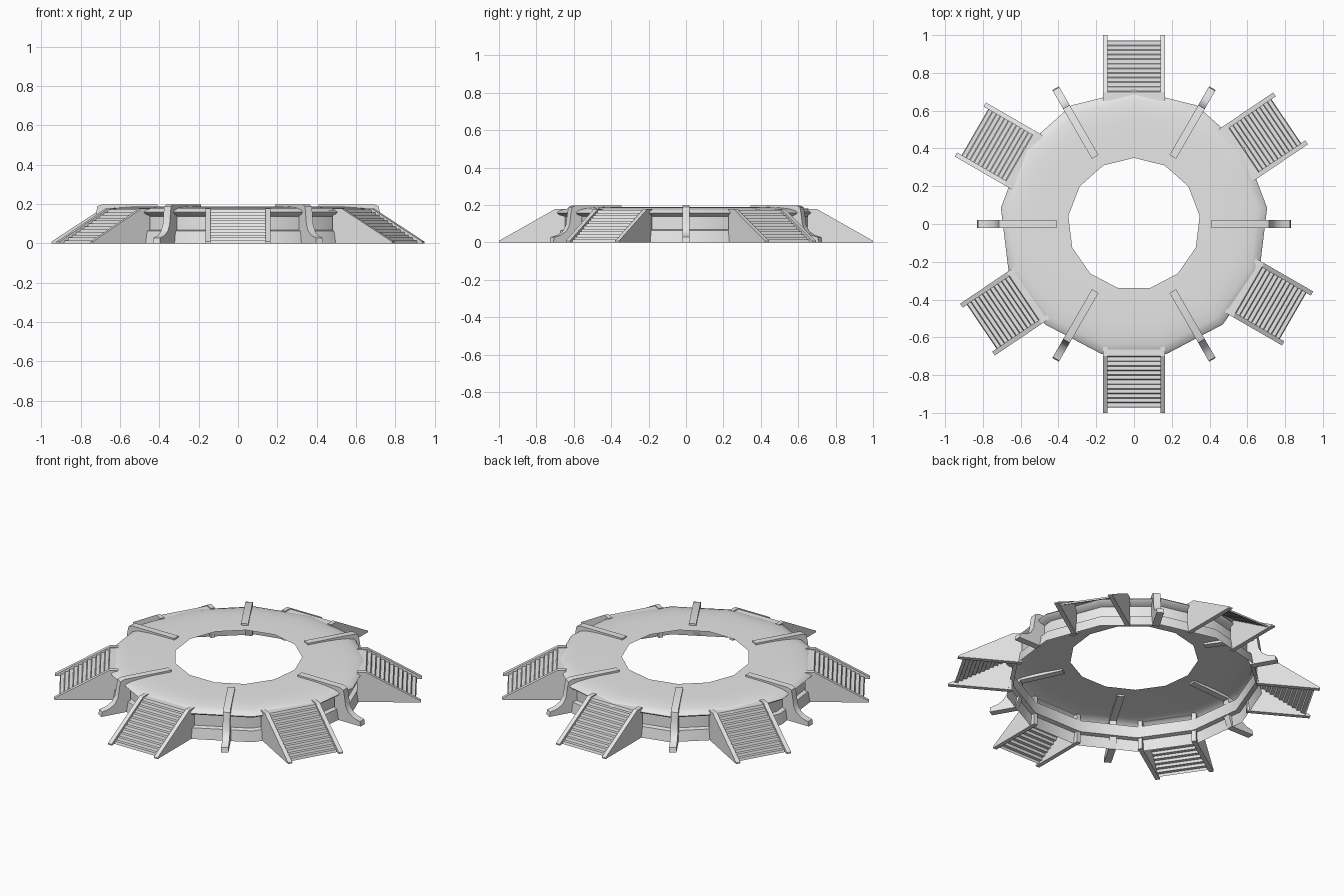
import bpy
import bmesh
from math import cos, sin, pi, radians
from mathutils import Matrix

if "Cube" in bpy.data.objects:
    bpy.data.objects.remove(bpy.data.objects["Cube"], do_unlink=True)

stone = bpy.data.materials.new("pale_grey")
stone.use_nodes = True
stone.diffuse_color = (0.8, 0.8, 0.8, 1)
stone.node_tree.nodes["Principled BSDF"].inputs["Base Color"].default_value = (0.8, 0.8, 0.8, 1)


def finish(bm, name, smooth):
    mesh = bpy.data.meshes.new(name)
    bm.to_mesh(mesh)
    bm.free()
    mesh.materials.append(stone)
    obj = bpy.data.objects.new(name, mesh)
    bpy.context.collection.objects.link(obj)
    bpy.ops.object.select_all(action='DESELECT')
    obj.select_set(True)
    bpy.context.view_layer.objects.active = obj
    if smooth:
        bpy.ops.object.shade_smooth_by_angle(angle=radians(smooth))
    return obj


def slab(bm, profile, y0, y1):
    """Solid plate: a radius-height profile extruded sideways."""
    a = [bm.verts.new((r, y0, z)) for r, z in profile]
    b = [bm.verts.new((r, y1, z)) for r, z in profile]
    faces = [bm.faces.new(a), bm.faces.new(b[::-1])]
    for i in range(len(a)):
        j = (i + 1) % len(a)
        faces.append(bm.faces.new((a[i], b[i], b[j], a[j])))
    bmesh.ops.recalc_face_normals(bm, faces=faces)


def turn(bm, degrees):
    bm.transform(Matrix.Rotation(radians(degrees), 4, 'Z'))


# Thirteen-sided ring shell: domed deck, lip, recessed wall and base band
def build_ring():
    profile = [(0.35, 0.188), (0.53, 0.188), (0.60, 0.185), (0.66, 0.179),
               (0.70, 0.168), (0.71, 0.158), (0.70, 0.148), (0.665, 0.137),
               (0.665, 0.068), (0.69, 0.063), (0.70, 0.0)]
    sides = 13
    bm = bmesh.new()
    rows = []
    for i in range(sides):
        t = pi / 2 - 2 * pi * i / sides
        rows.append([bm.verts.new((r * cos(t), r * sin(t), z)) for r, z in profile])
    for i in range(sides):
        a, b = rows[i], rows[(i + 1) % sides]
        for k in range(len(profile) - 1):
            bm.faces.new((a[k], a[k + 1], b[k + 1], b[k])).normal_flip()
    bm.normal_update()
    # the deck must face upward
    if sum(f.normal.z for f in bm.faces) < 0:
        bmesh.ops.reverse_faces(bm, faces=bm.faces[:])
    finish(bm, "ring_platform", 45)


# Stair: two side walls with a run of open-backed steps between them
def build_stair(name, angle, steps=12):
    half, rail = 0.165, 0.025
    top_r, top_z, foot_r = 0.70, 0.178, 1.0
    wall = [(0.65, 0), (foot_r, 0), (foot_r, 0.008), (top_r, top_z), (0.65, top_z)]
    bm = bmesh.new()
    for s in (-1, 1):
        slab(bm, wall, s * half, s * (half - rail))
    rise = (top_z - 0.006) / steps
    run = (foot_r - 0.008 - top_r) / steps
    path = [(0.65, rise * steps)]
    for i in range(steps):
        r = top_r + run * i
        z = rise * (steps - i)
        path += [(r, z), (r + run * 0.2, z - rise)]
    w = half - rail
    pairs = [(bm.verts.new((r, -w, z)), bm.verts.new((r, w, z))) for r, z in path]
    for (a, b), (c, d) in zip(pairs, pairs[1:]):
        bm.faces.new((a, c, d, b))
    turn(bm, angle)
    finish(bm, name, 0)


# Buttress: bar lying on the deck that drops over the rim to a flared foot
def build_buttress(name, angle):
    profile = [(0.41, 0.198), (0.69, 0.198), (0.715, 0.188), (0.722, 0.15),
               (0.73, 0.095), (0.75, 0.06), (0.785, 0.038), (0.825, 0.028),
               (0.83, 0.0), (0.68, 0.0), (0.655, 0.07), (0.655, 0.165),
               (0.41, 0.178)]
    bm = bmesh.new()
    slab(bm, profile, -0.02, 0.02)
    turn(bm, angle)
    finish(bm, name, 35)


build_ring()
for n, angle in enumerate((90, 34, -30, -90, 214, 150)):
    build_stair(f"stair_{n + 1}", angle)
for n in range(6):
    build_buttress(f"buttress_{n + 1}", n * 60)
